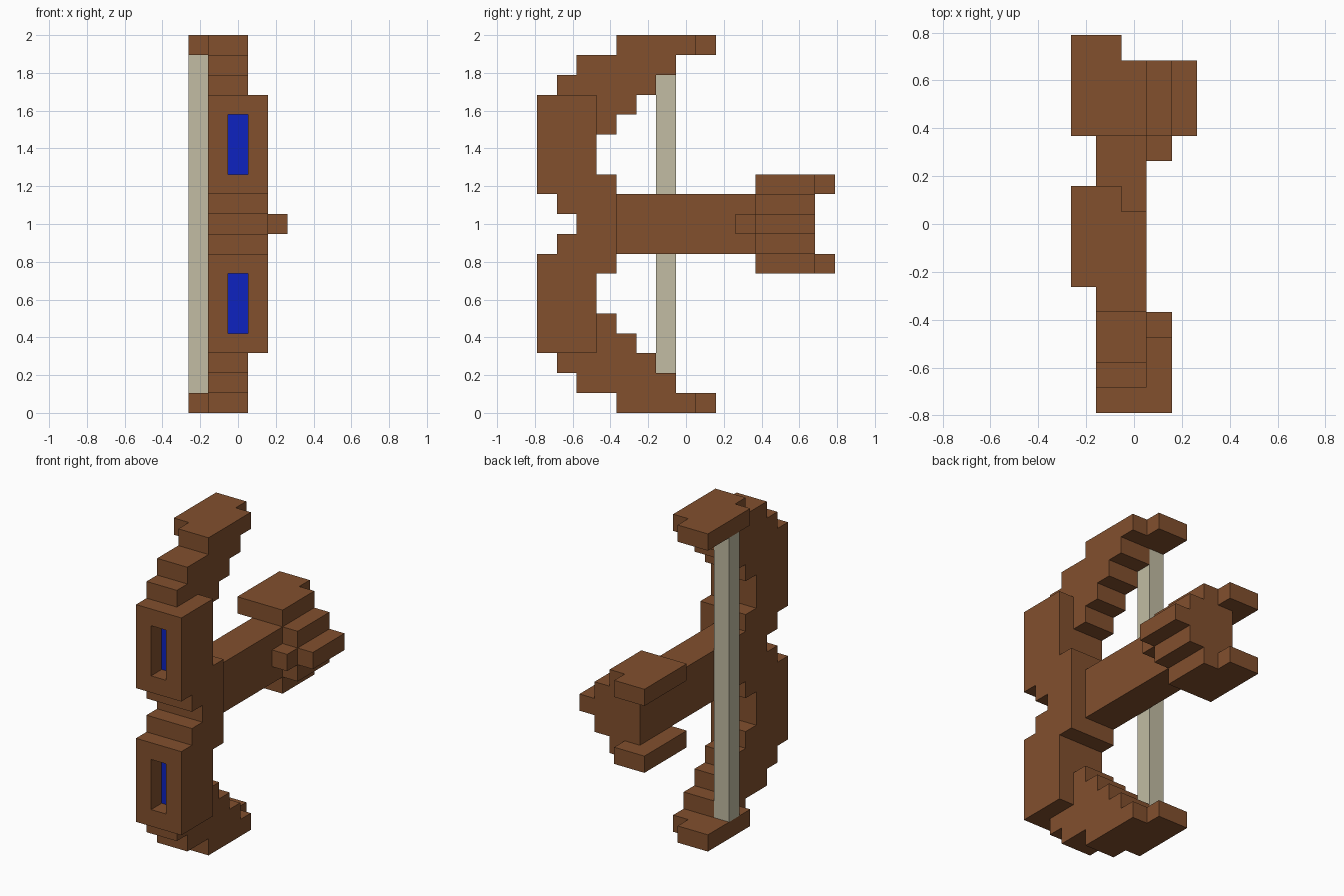
import bpy
import bmesh
from mathutils import Vector

cube = bpy.data.objects.get("Cube")
if cube:
    bpy.data.objects.remove(cube, do_unlink=True)

# One block unit: the model is 5 x 15 x 19 blocks
U = 2 / 19
ORIGIN = Vector((2.5, 7.5, 0))


def material(name, rgb):
    m = bpy.data.materials.new(name)
    m.use_nodes = True
    m.diffuse_color = (*rgb, 1)
    m.node_tree.nodes["Principled BSDF"].inputs["Base Color"].default_value = (*rgb, 1)
    return m


WOOD = material("brown wood", (0.223, 0.080, 0.027))
STRING = material("pale string", (0.539, 0.503, 0.366))
GEM = material("blue gem", (0.004, 0.016, 0.527))


def prism(name, outline, axis, lo, hi, mat=WOOD, flip=False, recess=False):
    """Extrude a block-unit outline along x (outline is y,z) or z (outline is x,y)."""
    def point(a, b, h):
        x, y, z = (h, a, b) if axis == "x" else (a, b, h)
        return (Vector((x, y, 19 - z if flip else z)) - ORIGIN) * U

    bm = bmesh.new()
    base = bm.faces.new([bm.verts.new(point(a, b, lo)) for a, b in outline])
    step = point(0, 0, hi) - point(0, 0, lo)
    ext = bmesh.ops.extrude_face_region(bm, geom=[base], use_keep_orig=True)
    moved = [v for v in ext["geom"] if isinstance(v, bmesh.types.BMVert)]
    bmesh.ops.translate(bm, verts=moved, vec=step)
    bmesh.ops.recalc_face_normals(bm, faces=bm.faces)
    if recess:
        # Sink a one-block-deep slot in the front face with a coloured floor
        front = min(bm.faces, key=lambda f: f.calc_center_median().y)
        bmesh.ops.inset_region(bm, faces=[front], thickness=U, use_even_offset=True)
        bmesh.ops.inset_region(bm, faces=[front], thickness=0)
        bmesh.ops.translate(bm, verts=list(front.verts), vec=(0, U, 0))
        front.material_index = 1
    me = bpy.data.meshes.new(name)
    bm.to_mesh(me)
    bm.free()
    me.materials.append(mat)
    if recess:
        me.materials.append(GEM)
    ob = bpy.data.objects.new(name, me)
    bpy.context.collection.objects.link(ob)
    return ob


def rect(a0, b0, a1, b1):
    return [(a0, b0), (a1, b0), (a1, b1), (a0, b1)]


LIMB = [(3, 16), (1, 16), (1, 17), (2, 17), (2, 18), (4, 18), (4, 19), (8, 19), (8, 18),
        (7, 18), (7, 17), (6, 17), (6, 16), (5, 16), (5, 15), (4, 15), (4, 14), (3, 14)]
TIP = [(0, 5), (1, 5), (1, 8), (2, 8), (2, 9), (0, 9)]
PLATE = [(0, 11), (3, 11), (3, 14), (2, 14), (2, 15), (0, 15)]
RISER = [(1, 8), (3, 8), (3, 7), (4, 7), (4, 12), (3, 12), (3, 11), (1, 11),
         (1, 10), (2, 10), (2, 9), (1, 9)]
PEG = [(3, 10), (4, 10), (4, 11), (5, 11), (5, 14), (3, 14)]

# Parts mirrored above and below the middle
for side, flip in (("upper", False), ("lower", True)):
    prism(side + "_limb", LIMB, "x", 1, 3, flip=flip)
    prism(side + "_limb_tip", TIP, "z", 18, 19, flip=flip)
    prism(side + "_front_panel", rect(0, 11, 3, 16), "x", 1, 4, flip=flip, recess=True)
    prism(side + "_stock_plate", PLATE, "z", 11, 12, flip=flip)
    prism(side + "_side_block", rect(3, 11, 4, 14), "z", 10, 11, flip=flip)

# Middle parts
prism("riser", RISER, "x", 1, 4)
prism("stock", rect(4, 8, 14, 11), "x", 1, 3)
prism("side_peg", PEG, "z", 9, 10)

# String between the limb tips
prism("bow_string", rect(0, 6, 1, 7), "z", 1, 18, mat=STRING)
